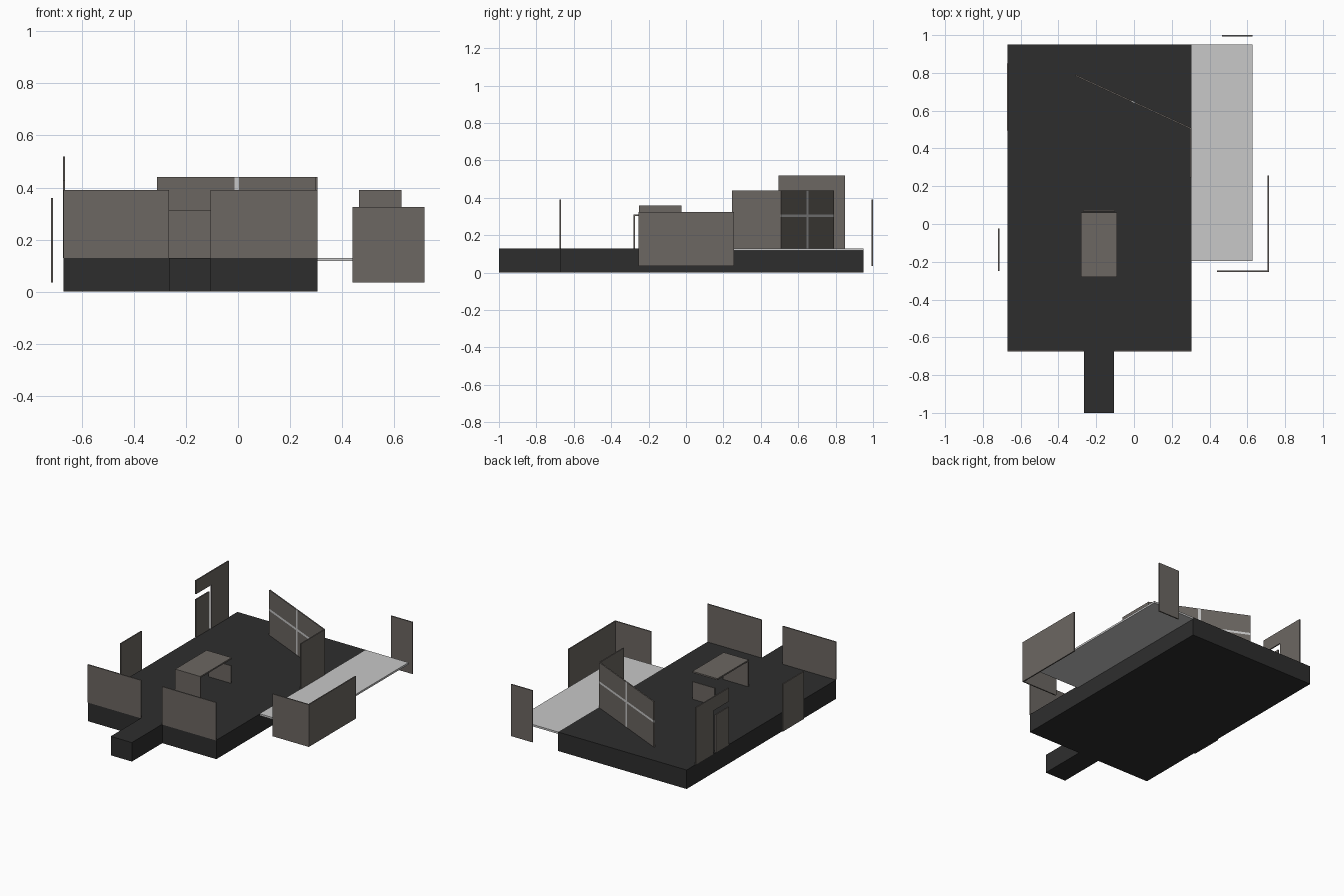
import bpy, math

if "Cube" in bpy.data.objects:
    bpy.data.objects.remove(bpy.data.objects["Cube"])


def material(name, rgb, alpha=1.0):
    m = bpy.data.materials.new(name)
    m.diffuse_color = (*rgb, alpha)
    m.use_nodes = True
    m.node_tree.nodes["Principled BSDF"].inputs["Base Color"].default_value = m.diffuse_color
    return m


DARK = material("dark_floor", (0.027, 0.027, 0.027))
WALL = material("warm_grey_panel", (0.150, 0.135, 0.122))
LIGHT = material("light_glass", (0.58, 0.58, 0.58), 0.8)


def box(name, x, y, z, mat):
    """Box from (min, max) ranges on each axis."""
    bpy.ops.mesh.primitive_cube_add(size=1, location=[sum(r) / 2 for r in (x, y, z)])
    o = bpy.context.object
    o.name = name
    o.scale = [r[1] - r[0] for r in (x, y, z)]
    bpy.ops.object.transform_apply(location=False, rotation=False, scale=True)
    o.data.materials.append(mat)
    return o


T = 0.008  # panel thickness

# Raised floor, entrance walkway and side terrace
box("floor_slab", (-0.67, 0.305), (-0.67, 0.95), (0, 0.13), DARK)
box("entrance_walkway", (-0.265, -0.105), (-1.0, -0.67), (0, 0.13), DARK)
box("glass_terrace", (0.305, 0.628), (-0.197, 0.95), (0.117, 0.13), LIGHT)

# Front walls either side of the entrance
for side, x in (("left", (-0.67, -0.265)), ("right", (-0.105, 0.305))):
    box("front_wall_" + side, x, (-0.675, -0.667), (0.13, 0.39), WALL)

# Left wall with a separate door leaf
X = (-0.672, -0.664)
box("left_wall", X, (0.66, 0.85), (0.13, 0.52), WALL)
box("door_lintel", X, (0.495, 0.66), (0.427, 0.52), WALL)
box("door_leaf", X, (0.495, 0.637), (0.13, 0.39), WALL)

# Short right wall
box("right_wall", (0.297, 0.305), (0.247, 0.505), (0.13, 0.44), WALL)

# Free-standing screens around the floor
box("screen_left", (-0.719, -0.711), (-0.25, -0.025), (0.035, 0.36), WALL)
box("screen_right", (0.708, 0.716), (-0.255, 0.257), (0.035, 0.325), WALL)
box("screen_right_front", (0.44, 0.708), (-0.255, -0.247), (0.035, 0.325), WALL)
box("screen_back", (0.465, 0.628), (0.992, 1.0), (0.035, 0.39), WALL)

# Counter: top on a front panel, with a low panel behind
box("counter_top", (-0.28, -0.09), (-0.28, 0.06), (0.302, 0.312), WALL)
box("counter_front", (-0.28, -0.09), (-0.28, -0.272), (0.13, 0.302), WALL)
box("counter_back_panel", (-0.27, -0.10), (0.067, 0.075), (0.13, 0.25), WALL)

# Slanted partition: four panels divided by a light cross
ax, ay, bx, by = -0.31, 0.787, 0.303, 0.505
half = math.hypot(bx - ax, by - ay) / 2
angle = math.atan2(by - ay, bx - ax)
centre = ((ax + bx) / 2, (ay + by) / 2)


def slanted(name, u, z, mat):
    o = box(name, u, (-T / 2, T / 2), z, mat)
    m = sum(u) / 2
    o.location = (centre[0] + m * math.cos(angle), centre[1] + m * math.sin(angle), sum(z) / 2)
    o.rotation_euler.z = angle


W = 0.01  # half width of the upright bar
for row, z in (("lower", (0.13, 0.297)), ("upper", (0.312, 0.44))):
    for side, u in (("left", (-half, -W)), ("right", (W, half))):
        slanted(f"partition_{row}_{side}", u, z, WALL)
slanted("partition_upright", (-W, W), (0.13, 0.44), LIGHT)
for side, u in (("left", (-half, -W)), ("right", (W, half))):
    slanted("partition_crossbar_" + side, u, (0.297, 0.312), LIGHT)
